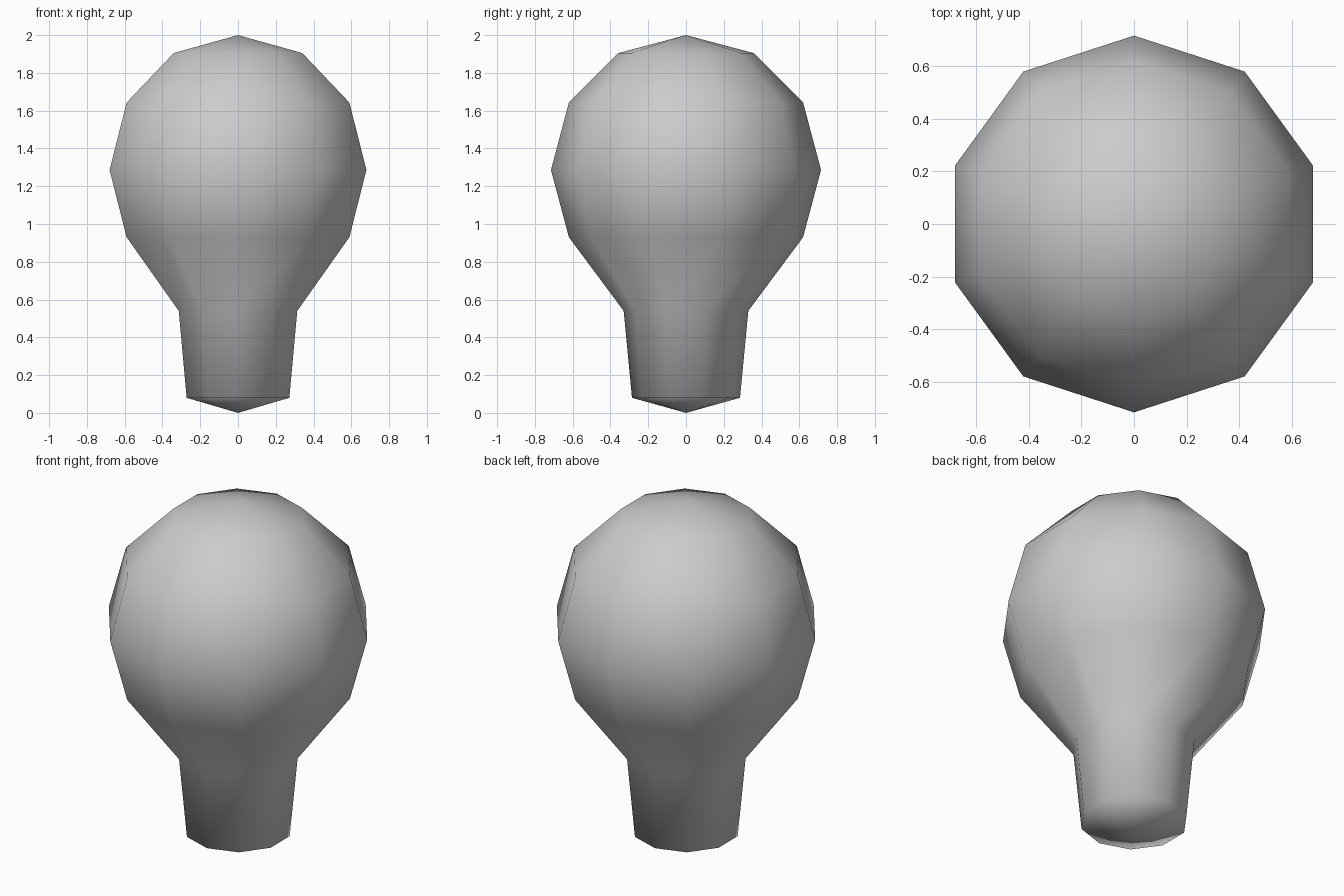
import bpy
import bmesh
from math import pi

cube = bpy.data.objects.get("Cube")
if cube:
    bpy.data.objects.remove(cube, do_unlink=True)

SIDES = 10

# Soft grey finish
grey = bpy.data.materials.new("plain_grey")
grey.use_nodes = True
colour = (0.6, 0.6, 0.6, 1)
grey.diffuse_color = colour
grey.node_tree.nodes["Principled BSDF"].inputs["Base Color"].default_value = colour

# Bulb outline (radius, height), from the bottom tip to the crown
outline = [(0, 0), (0.286, 0.08), (0.33, 0.54), (0.62, 0.93),
           (0.715, 1.286), (0.62, 1.643), (0.358, 1.905), (0, 2)]

# Spin the outline around the vertical axis with a corner at front and back
bm = bmesh.new()
points = [bm.verts.new((0, -radius, height)) for radius, height in outline]
edges = [bm.edges.new(pair) for pair in zip(points, points[1:])]
bmesh.ops.spin(bm, geom=points + edges, cent=(0, 0, 0), axis=(0, 0, 1),
               angle=2 * pi, steps=SIDES, use_duplicate=False)
bmesh.ops.remove_doubles(bm, verts=bm.verts, dist=0.001)
bmesh.ops.recalc_face_normals(bm, faces=bm.faces)
for face in bm.faces:
    face.smooth = True

mesh = bpy.data.meshes.new("bulb")
bm.to_mesh(mesh)
bm.free()
mesh.materials.append(grey)
bulb = bpy.data.objects.new("bulb", mesh)
bpy.context.collection.objects.link(bulb)
